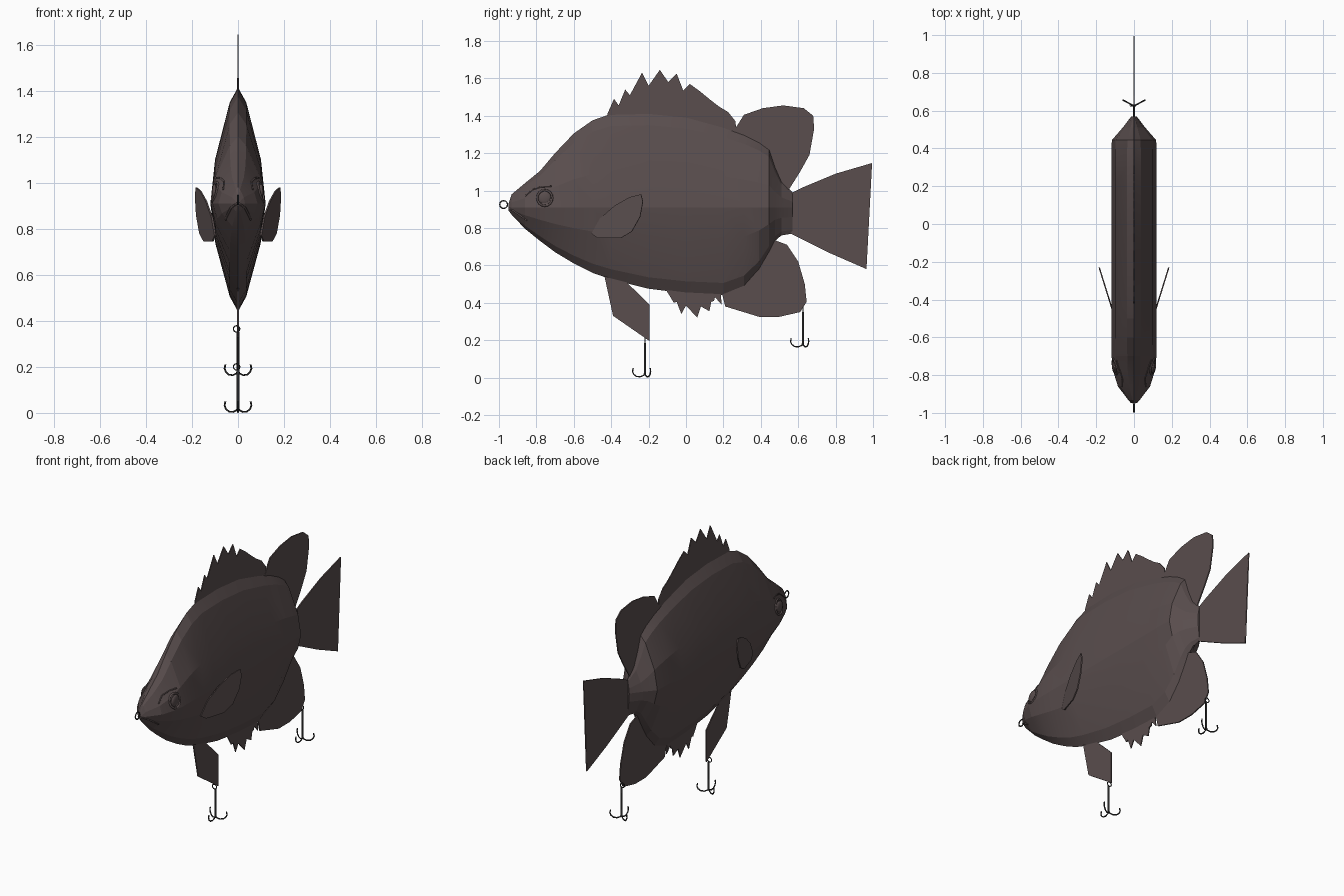
import bpy, bmesh, math
from mathutils import Vector
from mathutils.bvhtree import BVHTree

if "Cube" in bpy.data.objects:
    bpy.data.objects.remove(bpy.data.objects["Cube"])


def material(name, color):
    m = bpy.data.materials.new(name)
    m.diffuse_color = (*color, 1)
    m.use_nodes = True
    m.node_tree.nodes["Principled BSDF"].inputs["Base Color"].default_value = m.diffuse_color
    return m


SKIN = material("fish_skin", (0.10, 0.075, 0.075))
METAL = material("dark_metal", (0.03, 0.03, 0.03))


def add_mesh(name, bm, mat=SKIN):
    bmesh.ops.recalc_face_normals(bm, faces=bm.faces)
    me = bpy.data.meshes.new(name)
    bm.to_mesh(me)
    ob = bpy.data.objects.new(name, me)
    bpy.context.collection.objects.link(ob)
    me.materials.append(mat)
    return ob


def wire(name, paths, radius, mat=METAL, cyclic=False):
    cu = bpy.data.curves.new(name, 'CURVE')
    cu.dimensions = '3D'
    cu.bevel_depth = radius
    cu.bevel_resolution = 1
    cu.use_fill_caps = True
    for pts in paths:
        sp = cu.splines.new('POLY')
        sp.points.add(len(pts) - 1)
        for p, co in zip(sp.points, pts):
            p.co = (*co, 1)
        sp.use_cyclic_u = cyclic
    cu.materials.append(mat)
    ob = bpy.data.objects.new(name, cu)
    bpy.context.collection.objects.link(ob)
    return ob


def fin(name, outline, x_of=lambda y: 0.0, thickness=0.007):
    bm = bmesh.new()
    bm.faces.new([bm.verts.new((x_of(y), y, z)) for y, z in outline])
    bmesh.ops.triangulate(bm, faces=bm.faces)
    ob = add_mesh(name, bm)
    mod = ob.modifiers.new("thickness", 'SOLIDIFY')
    mod.thickness = thickness
    mod.offset = 0
    return ob


# Body: lens-shaped cross-sections lofted from nose to tail root
MID = 0.91
stations = [  # y, bottom z, top z, half width
    (-0.95, 0.895, 0.925, 0.008), (-0.932, 0.87, 0.98, 0.03), (-0.86, 0.795, 1.04, 0.085),
    (-0.78, 0.73, 1.105, 0.11), (-0.70, 0.67, 1.20, 0.119), (-0.60, 0.61, 1.305, 0.12),
    (-0.50, 0.56, 1.375, 0.12), (-0.40, 0.525, 1.41, 0.12), (-0.20, 0.475, 1.415, 0.12),
    (0.0, 0.45, 1.395, 0.12), (0.20, 0.44, 1.34, 0.12), (0.31, 0.485, 1.30, 0.12),
    (0.39, 0.575, 1.26, 0.12), (0.445, 0.67, 1.22, 0.117), (0.475, 0.73, 1.13, 0.09),
    (0.51, 0.76, 1.05, 0.06), (0.57, 0.77, 0.99, 0.014)]
section = [(0, 1), (0.3, 0.87), (0.83, 0.38), (1, 0), (0.82, -0.37), (0.3, -0.86), (0, -1),
           (-0.3, -0.86), (-0.82, -0.37), (-1, 0), (-0.83, 0.38), (-0.3, 0.87)]
bm = bmesh.new()
rings = [[bm.verts.new((u * w, y, MID + v * (top - MID if v > 0 else MID - bot)))
          for u, v in section] for y, bot, top, w in stations]
n = len(section)
for a, b in zip(rings, rings[1:]):
    for i in range(n):
        bm.faces.new((a[i], a[(i + 1) % n], b[(i + 1) % n], b[i]))
bm.faces.new(rings[0])
bm.faces.new(rings[-1])
tree = BVHTree.FromBMesh(bm)
body = add_mesh("body", bm)
bpy.context.view_layer.objects.active = body
body.select_set(True)
bpy.ops.object.shade_smooth_by_angle(angle=math.radians(10))


def on_skin(y, z, side, lift=0.0):
    hit = tree.ray_cast(Vector((side, y, z)), Vector((-side, 0, 0)))[0]
    return (hit.x + side * lift if hit else 0.0, y, z)


# Fins on the centre plane
fin("spiny_dorsal_fin", [
    (-0.42, 1.38), (-0.42, 1.41), (-0.385, 1.49), (-0.36, 1.455), (-0.325, 1.54), (-0.30, 1.51),
    (-0.235, 1.63), (-0.20, 1.56), (-0.14, 1.645), (-0.095, 1.58), (-0.05, 1.625),
    (-0.015, 1.535), (0.02, 1.57), (0.04, 1.50), (0.075, 1.53), (0.10, 1.45), (0.13, 1.485),
    (0.15, 1.42), (0.175, 1.45), (0.195, 1.39), (0.225, 1.42), (0.235, 1.36), (0.265, 1.37),
    (0.27, 1.29), (0.0, 1.34)], thickness=0.006)
fin("soft_dorsal_fin", [
    (0.25, 1.31), (0.31, 1.405), (0.41, 1.44), (0.52, 1.455), (0.63, 1.44), (0.68, 1.40),
    (0.685, 1.33), (0.66, 1.19), (0.61, 1.10), (0.55, 1.005), (0.46, 1.0), (0.40, 1.2)])
fin("tail_fin", [
    (0.52, 0.96), (0.57, 0.99), (0.62, 1.015), (0.80, 1.09), (0.995, 1.147), (0.96, 1.06),
    (0.975, 0.905), (0.955, 0.74), (0.965, 0.58), (0.77, 0.665), (0.57, 0.765), (0.52, 0.79)])
fin("spiny_anal_fin", [
    (-0.12, 0.49), (-0.10, 0.46), (-0.065, 0.40), (-0.05, 0.405), (-0.025, 0.34), (0.0, 0.385),
    (0.06, 0.32), (0.08, 0.38), (0.125, 0.355), (0.135, 0.405), (0.15, 0.41), (0.155, 0.43),
    (0.19, 0.39), (0.185, 0.48)], thickness=0.006)
fin("soft_anal_fin", [
    (0.19, 0.46), (0.21, 0.38), (0.39, 0.325), (0.50, 0.325), (0.61, 0.35), (0.645, 0.405),
    (0.635, 0.50), (0.60, 0.62), (0.54, 0.71), (0.46, 0.74), (0.38, 0.62), (0.29, 0.51)])
fin("pelvic_fin", [
    (-0.44, 0.56), (-0.42, 0.47), (-0.39, 0.33), (-0.195, 0.195), (-0.195, 0.39),
    (-0.24, 0.435), (-0.34, 0.48), (-0.34, 0.53)])

# Paired parts: pectoral fins, eyes, mouth lines and brows
pectoral = [(-0.505, 0.77), (-0.46, 0.85), (-0.38, 0.92), (-0.30, 0.965), (-0.24, 0.98),
            (-0.23, 0.94), (-0.245, 0.86), (-0.29, 0.78), (-0.35, 0.745), (-0.47, 0.745)]
for side, tag in ((1, "right"), (-1, "left")):
    fin("pectoral_fin_" + tag, pectoral, lambda y: side * (0.116 + 0.31 * (y + 0.45)))
    ey, ez = -0.755, 0.96
    circle = [(ey + 0.04 * math.cos(k * math.tau / 16), ez + 0.042 * math.sin(k * math.tau / 16))
              for k in range(16)]
    wire("eye_rim_" + tag, [[on_skin(y, z, side) for y, z in circle]], 0.006, SKIN, True)
    bm = bmesh.new()
    bmesh.ops.create_uvsphere(bm, u_segments=14, v_segments=8, radius=0.036)
    bmesh.ops.scale(bm, vec=(0.3, 1, 1), verts=bm.verts)
    bmesh.ops.translate(bm, vec=on_skin(ey, ez, side), verts=bm.verts)
    eye = add_mesh("eye_" + tag, bm)
    for p in eye.data.polygons:
        p.use_smooth = True
    wire("mouth_" + tag, [[on_skin(y, z, side) for y, z in
                           ((-0.945, 0.905), (-0.92, 0.89), (-0.885, 0.865), (-0.85, 0.84))]],
         0.005, SKIN)
    wire("brow_" + tag, [[on_skin(y, z, side) for y, z in
                          ((-0.86, 0.97), (-0.82, 1.005), (-0.77, 1.02), (-0.72, 1.022))]],
         0.004, SKIN)


# Line ring on the nose
def ring(x, y, z, r, plane):
    pts = []
    for k in range(12):
        c, s = r * math.cos(k * math.tau / 12), r * math.sin(k * math.tau / 12)
        pts.append((x, y + c, z + s) if plane == 'yz' else (x + c, y, z + s))
    return pts


wire("nose_ring", [ring(0, -0.975, 0.925, 0.021, 'yz')], 0.004, cyclic=True)


# Treble hooks: split ring, shank and three curved prongs
def treble(name, y, z, height):
    wire(name + "_ring", [ring(-0.006, y, z + height, 0.014, 'xz')], 0.003, cyclic=True)
    wire(name + "_shank", [[(0, y, z + 0.012), (0, y, z + height - 0.014)]], 0.006)
    prong = [(0, 0.03), (0.006, 0.012), (0.025, 0.004), (0.045, 0.006), (0.06, 0.018),
             (0.066, 0.033), (0.062, 0.05)]
    paths = []
    for a in (-90, 28, 152):
        c, s = math.cos(math.radians(a)), math.sin(math.radians(a))
        paths.append([(r * c, y + r * s, z + h) for r, h in prong])
    wire(name + "_prongs", paths, 0.004)


treble("front_hook", -0.22, 0.0, 0.20)
treble("rear_hook", 0.625, 0.16, 0.205)
